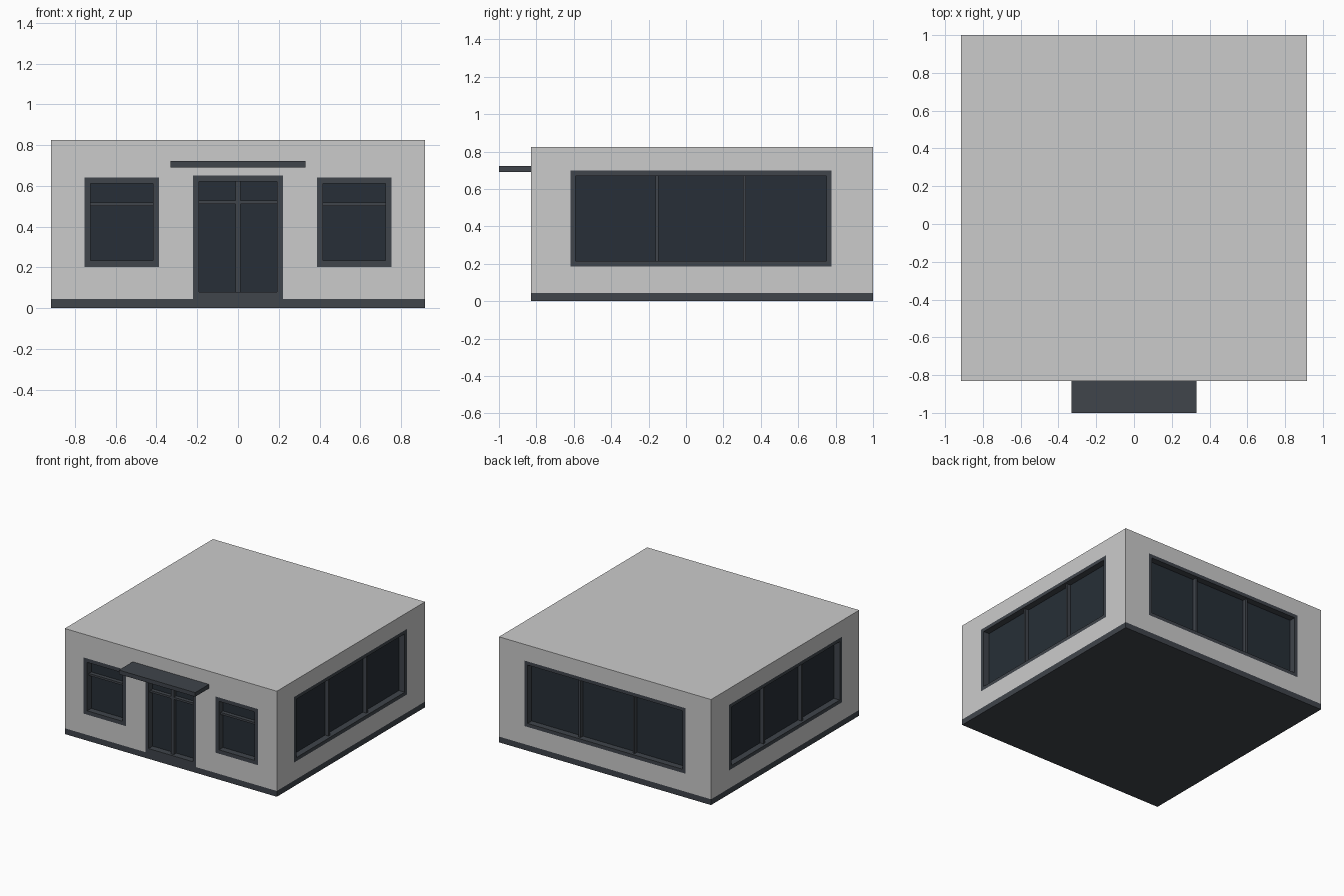
import bpy, bmesh
from math import pi
from mathutils import Matrix, Vector

if "Cube" in bpy.data.objects:
    bpy.data.objects.remove(bpy.data.objects["Cube"])

X, Y0, Y1, TOP, BASE = 0.917, -0.83, 1.0, 0.825, 0.045


def material(name, rgb):
    m = bpy.data.materials.new(name)
    m.diffuse_color = (*rgb, 1)
    m.use_nodes = True
    m.node_tree.nodes["Principled BSDF"].inputs["Base Color"].default_value = m.diffuse_color
    return m


FRAME = material("dark_frame", (0.050, 0.058, 0.070))
GLASS = material("dark_glass", (0.020, 0.028, 0.038))


def boxes(name, ranges, mat=None, matrix=Matrix()):
    """One object made of boxes given as (x0, x1, y0, y1, z0, z1)."""
    bm = bmesh.new()
    for x0, x1, y0, y1, z0, z1 in ranges:
        centre = Vector((x0 + x1, y0 + y1, z0 + z1)) / 2
        size = (x1 - x0, y1 - y0, z1 - z0, 1)
        bmesh.ops.create_cube(bm, size=1, matrix=Matrix.Translation(centre) @ Matrix.Diagonal(size))
    bm.transform(matrix)
    me = bpy.data.meshes.new(name)
    bm.to_mesh(me)
    bm.free()
    ob = bpy.data.objects.new(name, me)
    bpy.context.collection.objects.link(ob)
    if mat:
        me.materials.append(mat)
    return ob


# main block, base strip and entrance canopy
walls = boxes("walls", [(-X, X, Y0, Y1, BASE, TOP)])
boxes("base_strip", [(-X, X, Y0, Y1, 0, BASE)], FRAME)
boxes("entrance_canopy", [(-0.33, 0.33, -1, Y0, 0.69, 0.722)], FRAME)


def opening(name, face, u0, u1, z0, z1, edge, mullions=(), transoms=(), bar=0.008, sill=None):
    """Recessed glazed opening; local x runs along the wall, local y goes inward."""
    sill = edge if sill is None else sill
    depth, recess = 0.05, 0.02
    cutter = boxes(name + "_cutter", [(u0, u1, -0.1, depth + 0.01, z0, z1)], None, face)
    cutter.hide_render = True
    cutter.hide_viewport = True
    mod = walls.modifiers.new(name, "BOOLEAN")
    mod.object, mod.solver = cutter, "EXACT"
    # surround, then glazing bars set slightly back
    a, b, c, d = u0 + edge, u1 - edge, z0 + sill, z1 - edge
    parts = [(u0, a, 0, depth, z0, z1), (b, u1, 0, depth, z0, z1),
             (a, b, 0, depth, z0, c), (a, b, 0, depth, d, z1)]
    parts += [(m - bar, m + bar, recess, depth, c, d) for m in mullions]
    parts += [(a, b, recess, depth, t - 0.008, t + 0.008) for t in transoms]
    boxes(name + "_frame", parts, FRAME, face)
    boxes(name + "_glass", [(u0, u1, depth, depth + 0.01, z0, z1)], GLASS, face)


def wall_face(x, y, angle):
    return Matrix.Translation((x, y, 0)) @ Matrix.Rotation(angle, 4, "Z")


front, back = wall_face(0, Y0, 0), wall_face(0, Y1, pi)
right, left = wall_face(X, 0, pi / 2), wall_face(-X, 0, -pi / 2)

# front windows and double door
opening("front_window_left", front, -0.753, -0.387, 0.203, 0.642, 0.03, transoms=[0.51])
opening("front_window_right", front, 0.387, 0.753, 0.203, 0.642, 0.03, transoms=[0.51])
opening("double_door", front, -0.22, 0.22, BASE, 0.65, 0.028, [0], [0.52], 0.012, 0.035)

# three-pane windows on the other sides
for name, face, mid, half in (("right_window", right, 0.08, 0.698),
                              ("left_window", left, -0.08, 0.698),
                              ("back_window", back, 0, 0.698)):
    opening(name, face, mid - half, mid + half, 0.186, 0.698, 0.028, [mid - 0.234, mid + 0.234])
